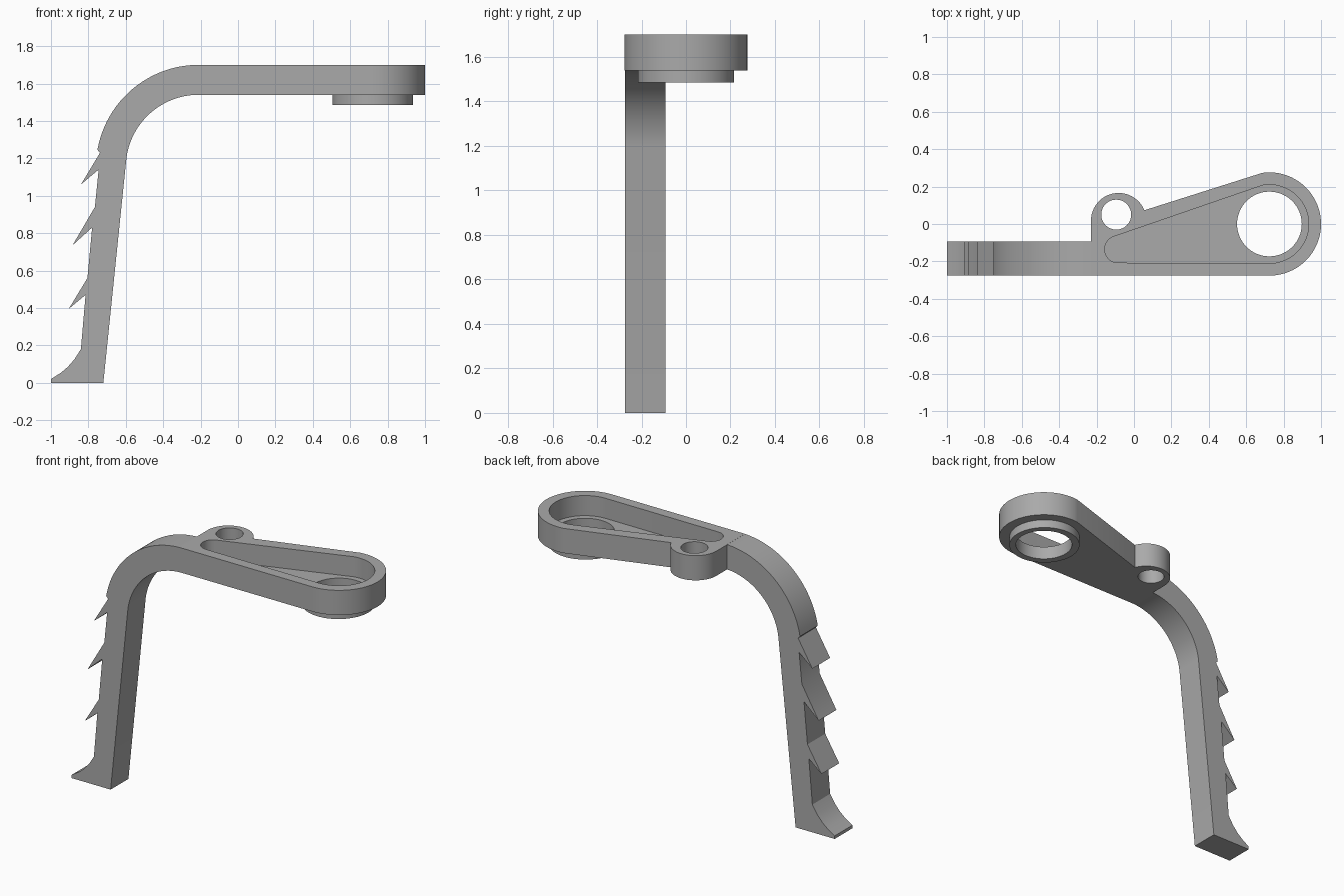
import bpy
import bmesh
from math import cos, sin, radians

cube = bpy.data.objects.get("Cube")
if cube:
    bpy.data.objects.remove(cube)

grey = bpy.data.materials.new("plain grey")
grey.use_nodes = True
colour = (0.4, 0.4, 0.4, 1)
grey.diffuse_color = colour
grey.node_tree.nodes["Principled BSDF"].inputs["Base Color"].default_value = colour


def arc(cx, cy, r, start, end, n=24):
    angles = [radians(start + (end - start) * i / n) for i in range(n + 1)]
    return [(cx + r * cos(a), cy + r * sin(a)) for a in angles]


def circle(cx, cy, r, n=64):
    return arc(cx, cy, r, 0, 360, n)[:-1]


def prism(name, outline, low, high, upright=False):
    """Extrude an outline along z, or an XZ outline along y when upright."""
    bm = bmesh.new()
    verts = [bm.verts.new((a, low, b) if upright else (a, b, low)) for a, b in outline]
    face = bm.faces.new(verts)
    moved = bmesh.ops.extrude_face_region(bm, geom=[face])["geom"]
    shift = (0, high - low, 0) if upright else (0, 0, high - low)
    bmesh.ops.translate(bm, vec=shift, verts=[v for v in moved if isinstance(v, bmesh.types.BMVert)])
    bmesh.ops.recalc_face_normals(bm, faces=bm.faces)
    mesh = bpy.data.meshes.new(name)
    bm.to_mesh(mesh)
    bm.free()
    mesh.materials.append(grey)
    obj = bpy.data.objects.new(name, mesh)
    bpy.context.collection.objects.link(obj)
    return obj


def combine(target, other, operation):
    mod = target.modifiers.new(operation, "BOOLEAN")
    mod.operation = operation
    mod.solver = "EXACT"
    mod.object = other
    bpy.context.view_layer.objects.active = target
    bpy.ops.object.modifier_apply(modifier=mod.name)
    bpy.data.objects.remove(other)


TOP, UNDER, FLOOR, COLLAR = 1.70, 1.54, 1.57, 1.485
FRONT, BACK = -0.275, -0.093
EYE_X = 0.724

# Flat head with a large round end and a small side boss
head = [(-0.23, FRONT)] + arc(EYE_X, 0, 0.276, -90, 98, 40)
head += arc(-0.082, 0.018, 0.148, 22, 180)
bracket = prism("bracket", head, UNDER, TOP)

# Collar beneath the round end
combine(bracket, prism("collar", circle(EYE_X - 0.004, 0, 0.216), COLLAR, UNDER + 0.02), "UNION")

# Curved leg with barbs and a flared foot
leg = [(-0.72, 0), (-1, 0), (-1, 0.02), (-0.945, 0.055), (-0.91, 0.085), (-0.875, 0.125), (-0.84, 0.18)]
for root, tip, shoulder in [
    ((-0.815, 0.47), (-0.905, 0.395), (-0.805, 0.56)),
    ((-0.78, 0.83), (-0.885, 0.735), (-0.765, 0.94)),
    ((-0.745, 1.14), (-0.84, 1.06), (-0.738, 1.23)),
]:
    leg += [root, tip, shoulder]
leg += arc(-0.21, 1.15, 0.55, 170, 90) + arc(-0.21, 1.15, 0.39, 90, 172)
combine(bracket, prism("leg", leg, FRONT, BACK, upright=True), "UNION")

# Tapered pocket, sunk almost through the head
pocket = arc(EYE_X, 0, 0.21, -90, 100, 40)
pocket += arc(-0.085, -0.135, 0.072, 115, 270, 16)
combine(bracket, prism("pocket_cutter", pocket, FLOOR, TOP + 0.1), "DIFFERENCE")

# Through holes
for x, y, r in [(EYE_X, 0, 0.173), (-0.095, 0.05, 0.08)]:
    combine(bracket, prism("hole_cutter", circle(x, y, r), 1.3, 1.9), "DIFFERENCE")

bpy.ops.object.select_all(action="DESELECT")
bracket.select_set(True)
bpy.context.view_layer.objects.active = bracket
bpy.ops.object.shade_smooth_by_angle(angle=radians(25))
